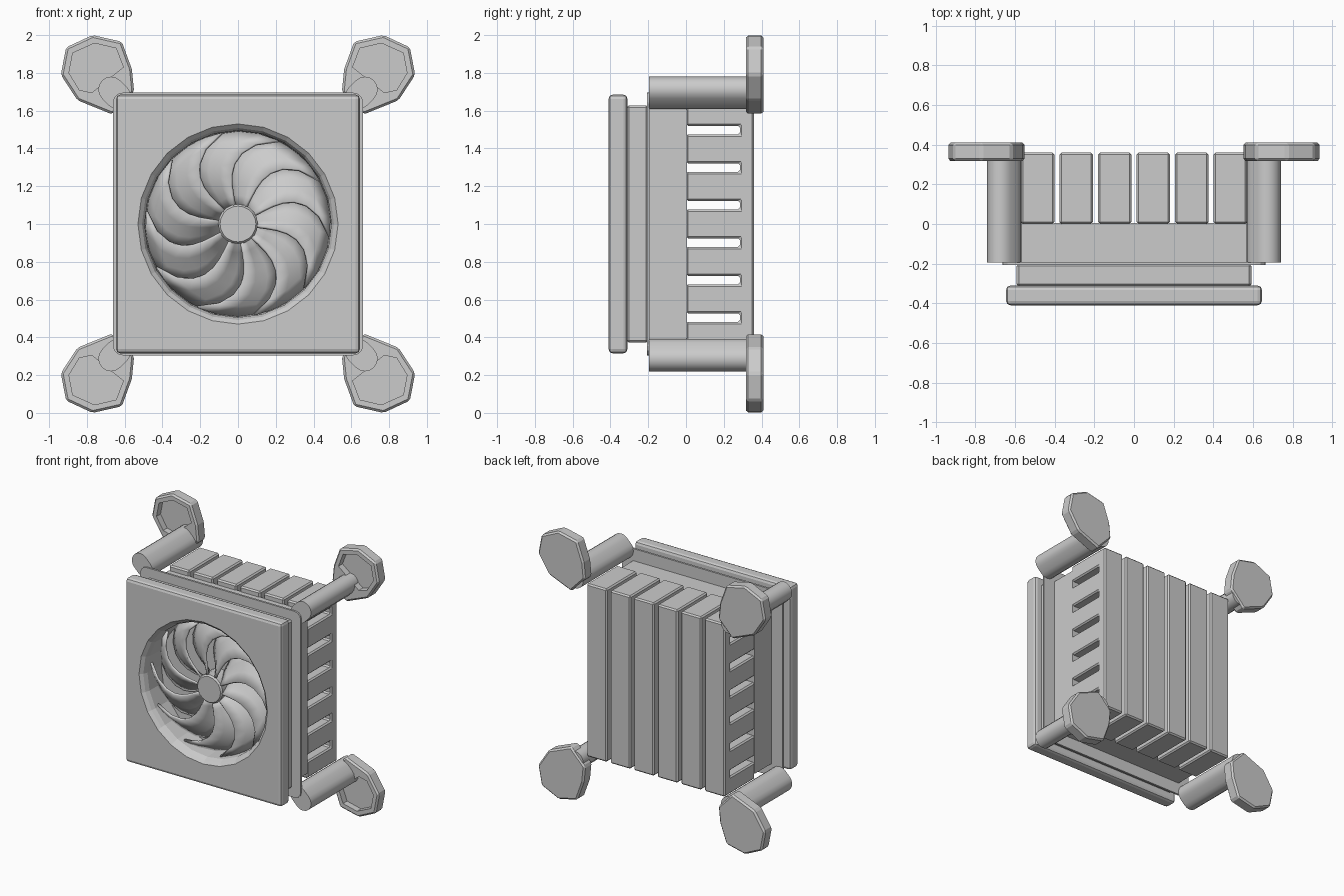
import bpy, bmesh, math
from mathutils import Vector

if "Cube" in bpy.data.objects:
    bpy.data.objects.remove(bpy.data.objects["Cube"])

MID = Vector((0, 0, 1))   # every part is built around this centre


def finish(name, bm, bevel=0, segments=1, smooth=False):
    bmesh.ops.recalc_face_normals(bm, faces=bm.faces)
    me = bpy.data.meshes.new(name)
    bm.to_mesh(me)
    bm.free()
    ob = bpy.data.objects.new(name, me)
    ob.location = MID
    bpy.context.collection.objects.link(ob)
    if smooth:
        bpy.context.view_layer.objects.active = ob
        ob.select_set(True)
        bpy.ops.object.shade_smooth_by_angle(angle=math.radians(35))
        ob.select_set(False)
    if bevel:
        m = ob.modifiers.new("Bevel", 'BEVEL')
        m.width, m.segments = bevel, segments
        m.limit_method = 'ANGLE'
        m.angle_limit = math.radians(30)
    return ob


def prism(name, pts, lo, hi, axis='y', **kw):
    """Extrude a 2D outline: (x, z) along y, or (y, z) along x."""
    bm = bmesh.new()
    put = (lambda p, d: (p[0], d, p[1])) if axis == 'y' else (lambda p, d: (d, p[0], p[1]))
    a = [bm.verts.new(put(p, lo)) for p in pts]
    b = [bm.verts.new(put(p, hi)) for p in pts]
    bm.faces.new(a)
    bm.faces.new(b[::-1])
    n = len(pts)
    for i in range(n):
        bm.faces.new((a[i], b[i], b[(i + 1) % n], a[(i + 1) % n]))
    return finish(name, bm, **kw)


def slab(name, hx, hz, lo, hi, round_r=0, **kw):
    """Centred plate, optionally with rounded corners."""
    pts = []
    for sx, sz, start in ((1, 1, 0), (-1, 1, 90), (-1, -1, 180), (1, -1, 270)):
        for i in range(4 if round_r else 1):
            a = math.radians(start + 30 * i)
            pts.append((sx * (hx - round_r) + round_r * math.cos(a),
                        sz * (hz - round_r) + round_r * math.sin(a)))
    return prism(name, pts, lo, hi, **kw)


def lathe(name, profile, sides, **kw):
    """Closed solid of revolution about y from (radius, y) points."""
    bm = bmesh.new()
    rings = []
    for r, y in profile:
        rings.append([bm.verts.new((r * math.cos(2 * math.pi * i / sides), y,
                                    r * math.sin(2 * math.pi * i / sides))) for i in range(sides)])
    for p, q in zip(rings, rings[1:]):
        for i in range(sides):
            j = (i + 1) % sides
            bm.faces.new((p[i], p[j], q[j], q[i]))
    bm.faces.new(rings[0])
    bm.faces.new(rings[-1])
    return finish(name, bm, **kw)


def cut(ob, cutter):
    m = ob.modifiers.new("Cut", 'BOOLEAN')
    m.operation, m.solver, m.object = 'DIFFERENCE', 'EXACT', cutter
    cutter.hide_render = True
    cutter.display_type = 'WIRE'


def mirror_four(ob):
    m = ob.modifiers.new("Mirror", 'MIRROR')
    m.use_axis = (True, False, True)
    m.use_mirror_merge = False


# Stacked square housing
cover = slab("front_cover", .645, .685, -.41, -.31, bevel=.022, segments=2)
frame = slab("fan_frame", .592, .628, -.315, -.2, bevel=.012)
slab("mounting_plate", .662, .695, -.207, -.192, round_r=.05)
slab("radiator_base", .57, .605, -.2, .005)

# Round fan opening with a softened lip
opening = lathe("opening_cutter", [(.56, -.45), (.53, -.41), (.508, -.39),
                                   (.495, -.36), (.488, -.19)], 24)
cut(cover, opening)
cut(frame, opening)

# Fan hub
lathe("fan_hub", [(.105, -.2), (.105, -.33), (.095, -.342)], 20, smooth=True)

# Fan blades: swept, pitched sheets
BLADES, STEPS, ACROSS = 10, 7, 3
bm = bmesh.new()
for k in range(BLADES):
    tip = math.radians(100 + 36 * k)
    grid = []
    for i in range(STEPS + 1):
        t = i / STEPS
        r = .095 + .392 * t
        lead = tip + math.radians(36) * (1 - t ** 3)
        row = []
        for j in range(ACROSS + 1):
            s = j / ACROSS
            a = lead + math.radians(38) * s
            y = -.33 + .115 * s
            row.append(bm.verts.new((r * math.cos(a), y, r * math.sin(a))))
        grid.append(row)
    for p, q in zip(grid, grid[1:]):
        for j in range(ACROSS):
            bm.faces.new((p[j], p[j + 1], q[j + 1], q[j]))
blades = finish("fan_blades", bm, smooth=True)
sol = blades.modifiers.new("Thickness", 'SOLIDIFY')
sol.thickness, sol.offset = .016, 0

# Radiator fins: comb profile with side slits, repeated six times
comb = [(0, -.645), (.36, -.645), (.36, .645), (0, .645)]
for i in range(6):
    z = .497 - .1985 * i
    comb += [(0, z + .023), (.285, z + .023), (.285, z - .023), (0, z - .023)]
fin = prism("radiator_fins", comb, -.57, -.402, axis='x', bevel=.01)
arr = fin.modifiers.new("Array", 'ARRAY')
arr.count = 6
arr.use_relative_offset = False
arr.use_constant_offset = True
arr.constant_offset_displace = (.1944, 0, 0)

# Corner legs: capsule section along the diagonal
capsule = []
for cx, cz, start in ((.672, .712, -45), (.636, .676, 135)):
    for i in range(9):
        a = math.radians(start + 22.5 * i)
        capsule.append((cx + .068 * math.cos(a), cz + .068 * math.sin(a)))
leg = prism("corner_legs", capsule, -.195, .40, smooth=True)
mirror_four(leg)

# Faceted feet with a recessed pocket on the front
foot = prism("feet", [(.77, 1), (.91, .935), (.938, .79), (.85, .655), (.665, .58),
                      (.55, .70), (.562, .82), (.615, .965)], .317, .41, bevel=.012)
pocket = prism("foot_pocket_cutter", [(.76, .957), (.875, .905), (.895, .80), (.84, .71),
                                      (.775, .695), (.607, .83), (.645, .93)], .25, .365)
cut(foot, pocket)
mirror_four(foot)
